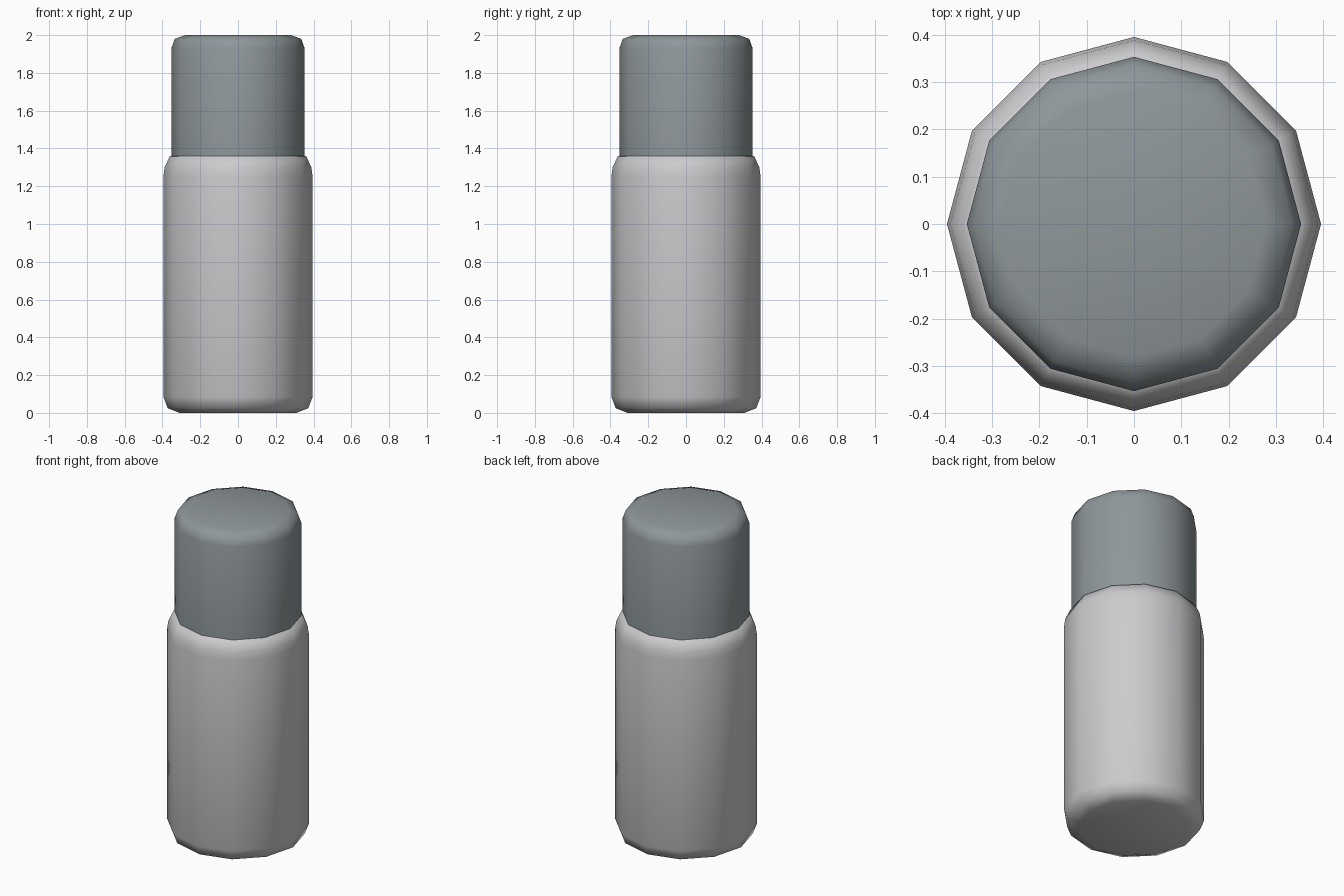
import bpy, bmesh, math

if "Cube" in bpy.data.objects:
    bpy.data.objects.remove(bpy.data.objects["Cube"])

SIDES = 12

def material(name, rgb):
    m = bpy.data.materials.new(name)
    m.diffuse_color = (*rgb, 1.0)
    m.use_nodes = True
    m.node_tree.nodes["Principled BSDF"].inputs["Base Color"].default_value = m.diffuse_color
    return m

def turned(name, profile, mat, cap_top=True, cap_bottom=True):
    """Revolve (radius, height) points into a smooth 12-sided solid."""
    bm = bmesh.new()
    rings = []
    for r, z in profile:
        rings.append([bm.verts.new((r * math.cos(2 * math.pi * i / SIDES),
                                    r * math.sin(2 * math.pi * i / SIDES), z))
                      for i in range(SIDES)])
    for a, b in zip(rings, rings[1:]):
        for i in range(SIDES):
            j = (i + 1) % SIDES
            bm.faces.new((a[i], a[j], b[j], b[i]))
    if cap_bottom:
        bm.faces.new(rings[0][::-1])
    if cap_top:
        bm.faces.new(rings[-1])
    for f in bm.faces:
        f.smooth = True
    me = bpy.data.meshes.new(name)
    bm.to_mesh(me)
    bm.free()
    me.materials.append(mat)
    ob = bpy.data.objects.new(name, me)
    bpy.context.collection.objects.link(ob)
    return ob

light = material("light grey", (0.60, 0.595, 0.61))
slate = material("slate grey", (0.275, 0.31, 0.325))

# Bottle body with rounded base and shoulder
turned("bottle_body", [(0.31, 0.0), (0.372, 0.025), (0.395, 0.085),
                       (0.395, 1.25), (0.388, 1.30), (0.362, 1.358),
                       (0.34, 1.362)], light)

# Cap with rounded top edge
turned("bottle_cap", [(0.353, 1.355), (0.353, 1.93), (0.335, 1.98),
                      (0.28, 2.0)], slate, cap_bottom=False)
